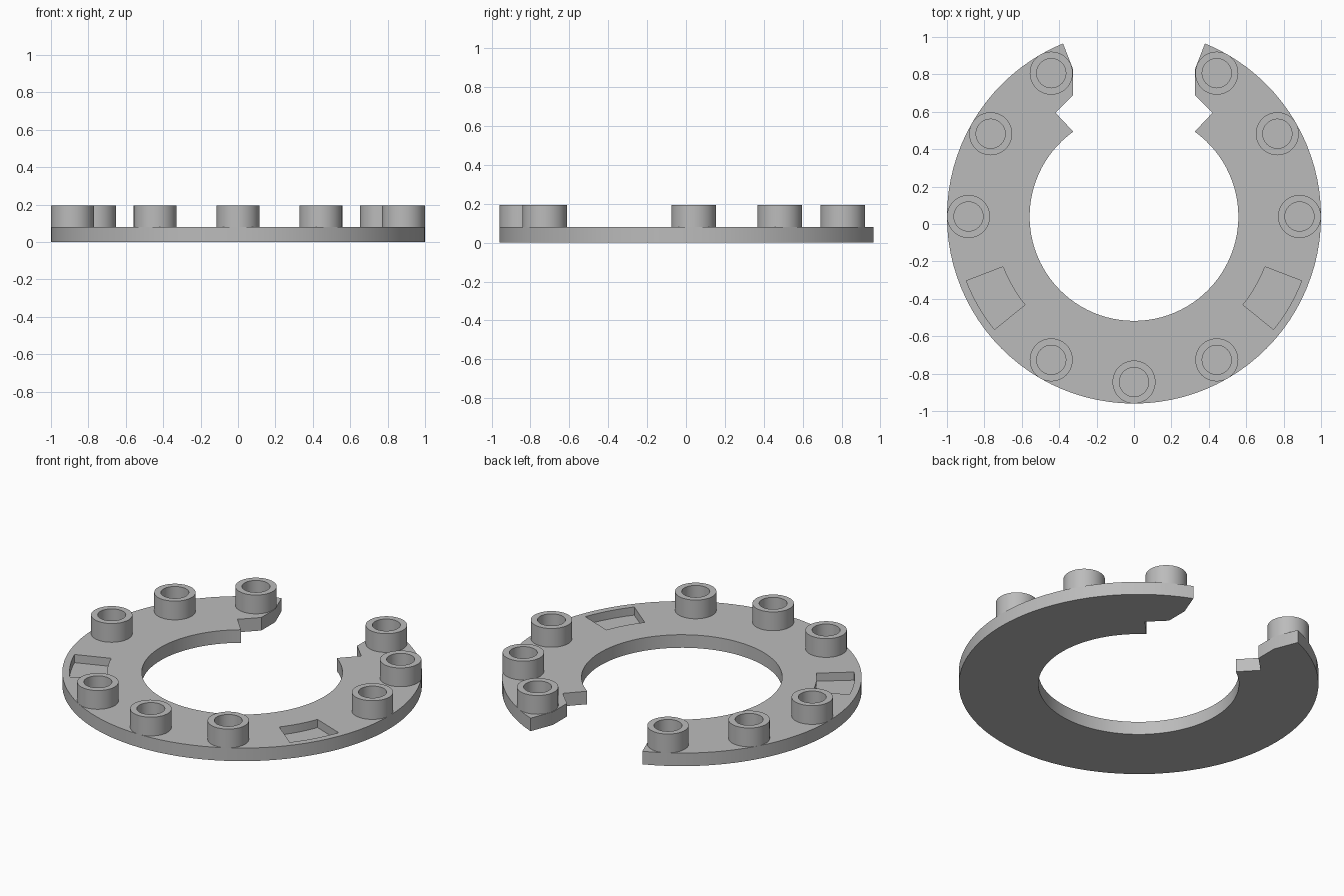
import bpy, bmesh
from math import sin, cos, radians, pi
from mathutils import Vector

CY = 0.04                      # ring centre along y
OUTER, INNER, THICK = 1.0, 0.558, 0.08
POST_TOP, POST_R, HOLE_R, POST_RING = 0.195, 0.115, 0.078, 0.885

cube = bpy.data.objects.get("Cube")
if cube:
    bpy.data.objects.remove(cube)

grey = bpy.data.materials.new("plain_grey")
grey.use_nodes = True
grey.diffuse_color = (0.5, 0.5, 0.5, 1)
grey.node_tree.nodes["Principled BSDF"].inputs["Base Color"].default_value = (0.5, 0.5, 0.5, 1)


def arc(radius, start, end, steps):
    """Points on a circle around the ring centre, angles in degrees."""
    angles = [radians(start + (end - start) * i / steps) for i in range(steps + 1)]
    return [(radius * cos(a), CY + radius * sin(a)) for a in angles]


def finish(name, bm):
    bmesh.ops.recalc_face_normals(bm, faces=bm.faces)
    mesh = bpy.data.meshes.new(name)
    bm.to_mesh(mesh)
    bm.free()
    mesh.materials.append(grey)
    obj = bpy.data.objects.new(name, mesh)
    bpy.context.collection.objects.link(obj)
    return obj


def prism(name, outline, bottom, top):
    bm = bmesh.new()
    face = bm.faces.new([bm.verts.new((x, y, bottom)) for x, y in outline])
    up = bmesh.ops.extrude_face_region(bm, geom=[face])["geom"]
    bmesh.ops.translate(bm, vec=(0, 0, top - bottom),
                        verts=[v for v in up if isinstance(v, bmesh.types.BMVert)])
    return finish(name, bm)


def smooth(obj):
    bpy.ops.object.select_all(action='DESELECT')
    obj.select_set(True)
    bpy.context.view_layer.objects.active = obj
    bpy.ops.object.shade_smooth_by_angle(angle=radians(30))


# Open ring with notched ends
notch = [(0.325, 0.825), (0.325, 0.69), (0.42, 0.595)]
mirrored = [(-x, y) for x, y in reversed(notch)]
outline = (arc(OUTER, 67.7, -247.7, 84) + [(-x, y) for x, y in notch]
           + arc(INNER, -234.4, 54.4, 76) + list(reversed(notch)))
ring = prism("ring_plate", outline, 0, THICK)

# Two sunken pockets in the top
for side, (start, end) in {"left": (-39, -21), "right": (-159, -141)}.items():
    shape = arc(0.96, start, end, 6) + arc(0.75, end, start, 6)
    cutter = prism(side + "_pocket_cutter", shape, 0.03, 0.2)
    cut = ring.modifiers.new(side + "_pocket", 'BOOLEAN')
    cut.operation, cut.solver, cut.object = 'DIFFERENCE', 'EXACT', cutter
    bpy.context.view_layer.objects.active = ring
    bpy.ops.object.modifier_apply(modifier=cut.name)
    bpy.data.objects.remove(cutter)
smooth(ring)

# Hollow posts standing on the ring
for number, angle in enumerate((-120, -90, -60, 0, 30, 60, 120, 150, 180), 1):
    x, y = arc(POST_RING, angle, angle, 1)[0]
    bm = bmesh.new()
    profile = [(POST_R, THICK - 0.004), (POST_R, POST_TOP),
               (HOLE_R, POST_TOP), (HOLE_R, THICK - 0.004)]
    verts = [bm.verts.new((x + r, y, z)) for r, z in profile]
    edges = [bm.edges.new(pair) for pair in zip(verts, verts[1:] + verts[:1])]
    bmesh.ops.spin(bm, geom=verts + edges, cent=Vector((x, y, 0)), axis=(0, 0, 1),
                   angle=2 * pi, steps=48, use_merge=True)
    bmesh.ops.remove_doubles(bm, verts=bm.verts, dist=0.0001)
    smooth(finish("post_%d" % number, bm))
